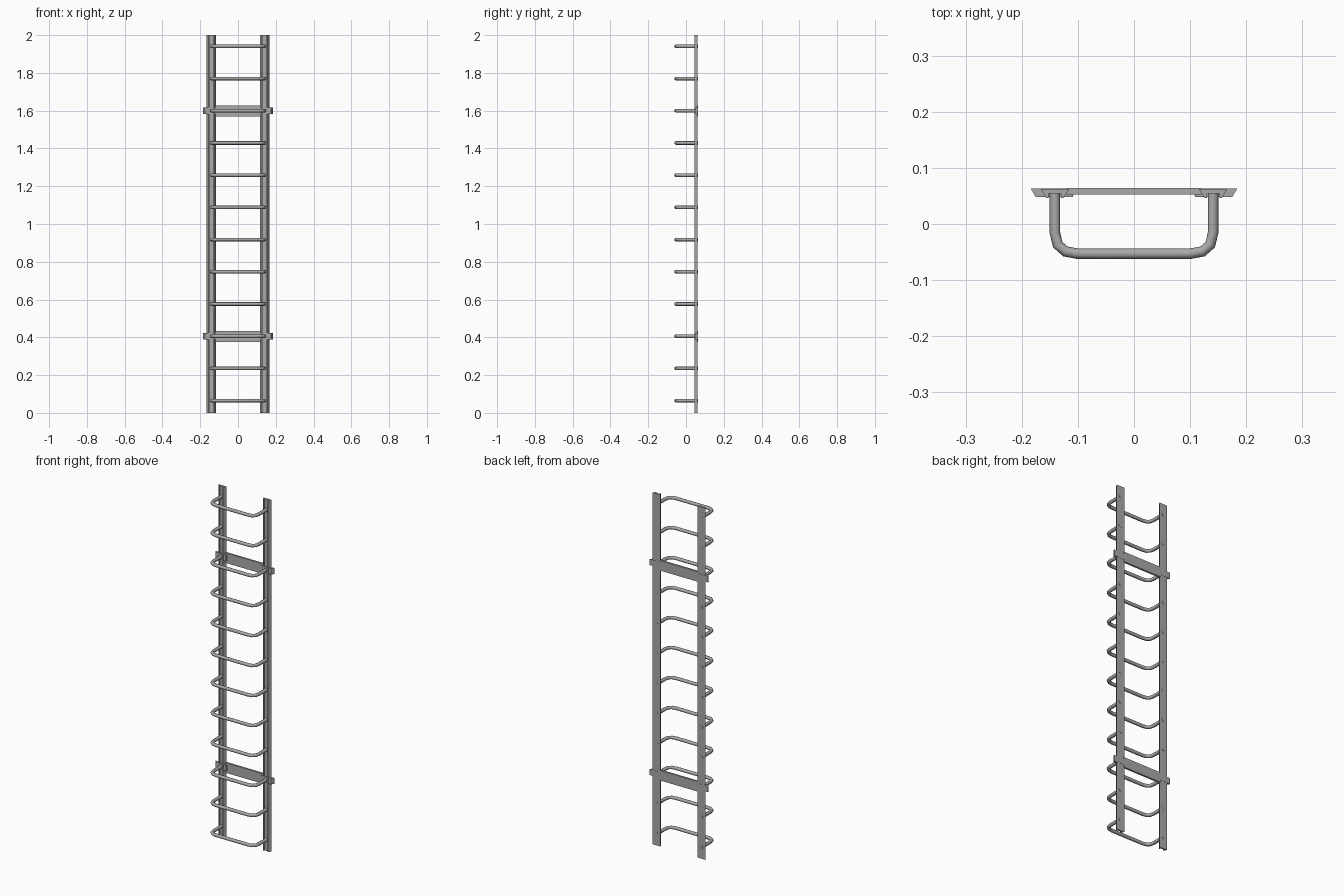
import bpy
import math

cube = bpy.data.objects.get("Cube")
if cube:
    bpy.data.objects.remove(cube, do_unlink=True)

steel = bpy.data.materials.new("galvanised steel grey")
steel.use_nodes = True
grey = (0.4, 0.4, 0.4, 1)
steel.diffuse_color = grey
steel.node_tree.nodes["Principled BSDF"].inputs["Base Color"].default_value = grey

RAIL_X = 0.141
RUNG_STEP = 0.1705
RUNG_START = 0.065


def prism(name, outline, z0, z1):
    """Extrude a counter-clockwise x/y outline upward."""
    n = len(outline)
    verts = [(x, y, z) for z in (z0, z1) for x, y in outline]
    faces = [(i, (i + 1) % n, n + (i + 1) % n, n + i) for i in range(n)]
    faces += [tuple(reversed(range(n))), tuple(range(n, 2 * n))]
    mesh = bpy.data.meshes.new(name)
    mesh.from_pydata(verts, [], faces)
    mesh.materials.append(steel)
    obj = bpy.data.objects.new(name, mesh)
    bpy.context.collection.objects.link(obj)
    return obj


def rung(name, z):
    """Bent round bar whose ends pass through both rails."""
    half = [(RAIL_X, 0.063), (RAIL_X, -0.015), (0.136, -0.037),
            (0.122, -0.049), (0.1, -0.053)]
    path = [(-x, y) for x, y in half] + half[::-1]
    sides, radius = 8, 0.0095
    verts, faces = [], []
    for i, (x, y) in enumerate(path):
        ax, ay = path[max(i - 1, 0)]
        bx, by = path[min(i + 1, len(path) - 1)]
        length = math.hypot(bx - ax, by - ay)
        nx, ny = (by - ay) / length, (ax - bx) / length
        for k in range(sides):
            a = math.tau * k / sides
            r = radius * math.cos(a)
            verts.append((x + nx * r, y + ny * r, z + radius * math.sin(a)))
    for i in range(len(path) - 1):
        for k in range(sides):
            j = (k + 1) % sides
            a, b = i * sides, (i + 1) * sides
            faces.append((a + k, b + k, b + j, a + j))
    faces += [tuple(range(sides)),
              tuple(reversed(range(len(verts) - sides, len(verts))))]
    mesh = bpy.data.meshes.new(name)
    mesh.from_pydata(verts, [], faces)
    mesh.materials.append(steel)
    obj = bpy.data.objects.new(name, mesh)
    bpy.context.collection.objects.link(obj)
    bpy.ops.object.select_all(action='DESELECT')
    obj.select_set(True)
    bpy.context.view_layer.objects.active = obj
    bpy.ops.object.shade_smooth_by_angle(angle=math.radians(50))


# Channel-shaped rails with sloping flanges, open toward the front
half_channel = [(0.025, 0.062), (0.015, 0.046), (0.011, 0.046), (0.011, 0.054)]
channel = [(-x, y) for x, y in half_channel] + half_channel[::-1]
for side, label in ((-1, "right"), (1, "left")):
    prism(label + "_rail", [(side * RAIL_X + x, y) for x, y in channel], 0, 2)

# Rungs
for i in range(12):
    rung(f"rung_{i + 1}", RUNG_START + i * RUNG_STEP)

# Cross bars with tapered clamps gripping the rails
for index, label in ((2, "lower"), (9, "upper")):
    z = RUNG_START + index * RUNG_STEP
    prism(label + "_cross_bar",
          [(-0.12, 0.053), (0.12, 0.053), (0.12, 0.064), (-0.12, 0.064)],
          z - 0.03, z + 0.027)
    for side in (-1, 1):
        clamp = [(0.109, 0.048), (0.175, 0.048), (0.184, 0.063), (0.105, 0.063)]
        if side < 0:
            clamp = [(-x, y) for x, y in reversed(clamp)]
        prism(f"{label}_{'left' if side > 0 else 'right'}_clamp", clamp,
              z - 0.017, z + 0.017)
